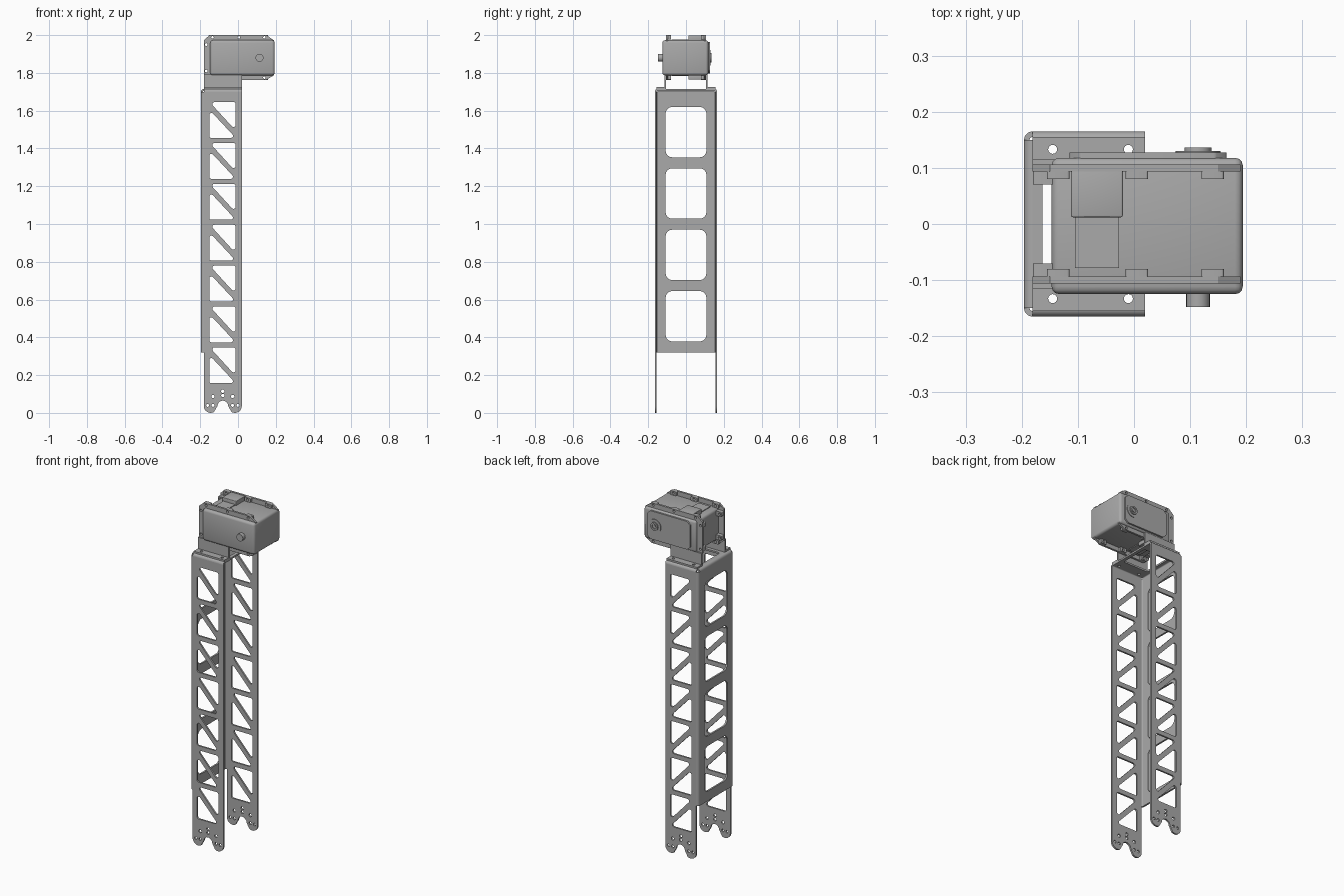
import bpy, bmesh, math
from mathutils import Matrix, Vector

if "Cube" in bpy.data.objects:
    bpy.data.objects.remove(bpy.data.objects["Cube"], do_unlink=True)

GREY = (0.40, 0.40, 0.40, 1)
mat = bpy.data.materials.new("plain_grey")
mat.use_nodes = True
mat.diffuse_color = GREY
mat.node_tree.nodes["Principled BSDF"].inputs["Base Color"].default_value = GREY

# Which world axes a flat profile's u, v and thickness run along
PLANES = {
    "XY": Matrix.Identity(4),
    "XZ": Matrix(((1, 0, 0, 0), (0, 0, -1, 0), (0, 1, 0, 0), (0, 0, 0, 1))),
    "YZ": Matrix(((0, 0, 1, 0), (1, 0, 0, 0), (0, 1, 0, 0), (0, 0, 0, 1))),
}


def finish(name, bm):
    bmesh.ops.recalc_face_normals(bm, faces=bm.faces)
    mesh = bpy.data.meshes.new(name)
    bm.to_mesh(mesh)
    bm.free()
    mesh.materials.clear()
    mesh.materials.append(mat)
    ob = bpy.data.objects.new(name, mesh)
    bpy.context.collection.objects.link(ob)
    return ob


def rounded(points, r, steps=4):
    """Fillet every corner of a polygon."""
    out = []
    for i, p in enumerate(points):
        p = Vector(p)
        a = (Vector(points[i - 1]) - p).normalized()
        b = (Vector(points[(i + 1) % len(points)]) - p).normalized()
        half = a.angle(b) / 2
        centre = p + (a + b).normalized() * r / math.sin(half)
        start = p + a * r / math.tan(half) - centre
        turn = math.pi - 2 * half
        if a.x * b.y - a.y * b.x > 0:
            turn = -turn
        for k in range(steps + 1):
            out.append(centre + Matrix.Rotation(turn * k / steps, 2) @ start)
    return out


def rect(u0, u1, v0, v1, r=0):
    pts = [(u0, v0), (u1, v0), (u1, v1), (u0, v1)]
    return rounded(pts, r) if r else pts


def arc(cu, cv, r, a0, a1, n):
    return [(cu + r * math.cos(math.radians(a0 + (a1 - a0) * k / n)),
             cv + r * math.sin(math.radians(a0 + (a1 - a0) * k / n))) for k in range(n + 1)]


def circle(cu, cv, r, n=16):
    return arc(cu, cv, r, 0, 360, n)[:-1]


def plate(name, plane, loops, w0, w1):
    """Extrude an outline (first loop) with holes (other loops)."""
    curve = bpy.data.curves.new(name, "CURVE")
    curve.dimensions = "2D"
    curve.fill_mode = "BOTH"
    curve.extrude = (w1 - w0) / 2
    for loop in loops:
        spline = curve.splines.new("POLY")
        spline.points.add(len(loop) - 1)
        for point, uv in zip(spline.points, loop):
            point.co = (uv[0], uv[1], 0, 1)
        spline.use_cyclic_u = True
    helper = bpy.data.objects.new(name, curve)
    mesh = bpy.data.meshes.new_from_object(helper)
    bm = bmesh.new()
    bm.from_mesh(mesh)
    bpy.data.objects.remove(helper)
    bpy.data.curves.remove(curve)
    bpy.data.meshes.remove(mesh)
    bmesh.ops.remove_doubles(bm, verts=bm.verts, dist=1e-5)
    mid = (w0 + w1) / 2 * (-1 if plane == "XZ" else 1)
    bmesh.ops.transform(bm, matrix=PLANES[plane] @ Matrix.Translation((0, 0, mid)), verts=bm.verts)
    return finish(name, bm)


def box(name, x0, x1, y0, y1, z0, z1, bevel=0):
    bm = bmesh.new()
    bmesh.ops.create_cube(bm, size=1)
    for v in bm.verts:
        v.co = ((x0 + x1) / 2 + v.co.x * (x1 - x0), (y0 + y1) / 2 + v.co.y * (y1 - y0),
                (z0 + z1) / 2 + v.co.z * (z1 - z0))
    if bevel:
        bmesh.ops.bevel(bm, geom=bm.edges[:], offset=bevel, segments=3, profile=0.5, affect="EDGES")
    return finish(name, bm)


def span(s, a, b):
    """Mirror a y range to side s."""
    return sorted((s * a, s * b))


# Tower measurements
T, R = 0.01, 0.015
XB, XF, YS, ZT = -0.196, 0.02, 0.165, 1.715
XI, YI, ZI = XB + R, YS - R, ZT - R
ZBACK = 0.32

# Truss cut-outs shared by both side plates
truss = []
for k in range(7):
    z = 0.157 + 0.2164 * k
    truss.append(rounded([(-0.152, z), (-0.012, z), (-0.152, z + 0.15)], 0.011))
    truss.append(rounded([(-0.013, z + 0.19), (-0.15, z + 0.19), (-0.013, z + 0.04)], 0.011))
XM = (XI + XF) / 2
screws = [circle(XM, 0.092, 0.009), circle(XM, 0.115, 0.009)]
for s in (-1, 1):
    screws += [circle(XM + s * 0.052, 0.087, 0.009), circle(XM + s * 0.052, 0.04, 0.008),
               circle(XM + s * 0.08, 0.04, 0.008)]

# Side plate outline: two round feet around a half-round notch
foot = 0.036
side = (arc(XI + foot, foot, foot, 180, 300, 8) + arc(XM, 0.037, 0.028, 180, 0, 8)
        + arc(XF - foot, foot, foot, 240, 360, 8) + [(XF, ZI), (XI, ZI)])


def bend(name, plane, cu, cv, a, w0, w1):
    ring = arc(cu, cv, R, a, a + 90, 5) + arc(cu, cv, R - T, a + 90, a, 5)
    plate(name, plane, [ring], w0, w1)


for s, tag in ((-1, "front"), (1, "back")):
    plate(tag + "_truss_plate", "XZ", [side] + truss + screws, *span(s, YS - T, YS))
    bend(tag + "_top_bend", "YZ", s * YI, ZI, 0 if s > 0 else 90, XI, XF)
    bend(tag + "_corner_bend", "XY", XI, s * YI, 90 if s > 0 else 180, ZBACK, ZI)

# Spine plate with four rounded windows
windows = [rect(-0.108, 0.108, 0.378 + 0.325 * k, 0.645 + 0.325 * k, 0.035) for k in range(4)]
plate("spine_plate", "YZ", [rect(-YI, YI, ZBACK, ZI)] + windows, XB, XB + T)
bend("spine_top_bend", "XZ", XI, ZI, 90, -YI, YI)

# Top plate with its opening and mounting holes
mount = [circle(x, y, 0.008) for x in (-0.145, -0.01) for y in (-0.133, 0.133)]
opening = rect(-0.163, 0.0, -0.085, 0.085, 0.01)
plate("tower_top_plate", "XY", [rect(XI, XF, -YI, YI), opening] + mount, ZT - T, ZT)

# Motor measurements
X0, X1, Z0, Z1 = -0.147, 0.194, 1.787, 1.973
ZLOW, ZHIGH = 1.763, 2.0
lugs = [(x, z) for x in (-0.135, 0.005, 0.14) for z in (ZLOW + 0.012, ZHIGH - 0.012)]
ends = [(-0.168, 1.81), (-0.168, 1.95)]
flange = [(-0.15, ZLOW), (0.15, ZLOW), (X1 - 0.004, Z0), (X1 - 0.004, Z1), (0.15, ZHIGH),
          (-0.15, ZHIGH), (-0.181, Z1), (-0.181, Z0)]

box("motor_body", X0, X1, -0.125, 0.118, Z0, Z1, 0.014)

for s, tag in ((-1, "front"), (1, "back")):
    # Angle bracket: upright leg and outward foot
    holes = [h for h in mount if h[0][1] * s > 0]
    plate(tag + "_bracket_foot", "XY", [rect(XI, XF, *span(s, 0.105, 0.155))] + holes, ZT, ZT + T)
    box(tag + "_bracket_leg", XI, XF, *span(s, 0.105, 0.115), ZT, Z0 + 0.005)
    # Screw flange and lugs behind it
    plate(tag + "_motor_flange", "XZ", [flange] + [circle(x, z, 0.007) for x, z in lugs + ends],
          *span(s, 0.094, 0.106))
    for i, (x, z) in enumerate(lugs):
        plate(f"{tag}_screw_lug_{i}", "XZ",
              [rect(x - 0.02, x + 0.02, z - 0.012, z + 0.012, 0.004), circle(x, z, 0.007)],
              *span(s, 0.08, 0.094))
    for i, (x, z) in enumerate(ends):
        plate(f"{tag}_end_lug_{i}", "XZ",
              [rect(x - 0.012, X0 + 0.005, z - 0.014, z + 0.014, 0.004), circle(x, z, 0.007)],
              *span(s, 0.07, 0.094))

# Cable sockets and covers above and below the motor
for tag, a, b, c in (("upper", Z1 - 0.005, ZHIGH - 0.002, Z1 + 0.004),
                     ("lower", Z0 + 0.005, ZLOW + 0.002, Z0 - 0.004)):
    box(tag + "_cable_socket", -0.112, -0.02, 0.012, 0.098, min(a, b), max(a, b), 0.003)
    box(tag + "_cable_cover", -0.105, -0.027, -0.078, 0.012, min(a, c), max(a, c))

# Rear cover, output shaft and rear bearing
cover = rounded([(-0.115, 1.815), (-0.095, 1.797), (0.145, 1.797), (0.165, 1.815), (0.165, 1.945),
                 (0.145, 1.963), (-0.095, 1.963), (-0.115, 1.945)], 0.008, 2)
plate("motor_rear_cover", "XZ", [cover], 0.112, 0.127)
SX, SZ = 0.114, 1.88
plate("output_shaft", "XZ", [circle(SX, SZ, 0.021, 24)], -0.148, -0.12)
plate("rear_bearing_ring", "XZ", [circle(SX, SZ, 0.024, 24), circle(SX, SZ, 0.014, 24)], 0.12, 0.136)
plate("rear_bearing_screw", "XZ", [circle(SX, SZ, 0.008)], 0.12, 0.133)
plate("rear_bearing_base", "XZ", [circle(SX, SZ, 0.04, 24)], 0.12, 0.13)

# Smooth rounded surfaces, keep sharp edges
bpy.ops.object.select_all(action="DESELECT")
for ob in bpy.context.collection.objects:
    if ob.type == "MESH":
        ob.select_set(True)
        bpy.context.view_layer.objects.active = ob
bpy.ops.object.shade_smooth_by_angle(angle=math.radians(30))
